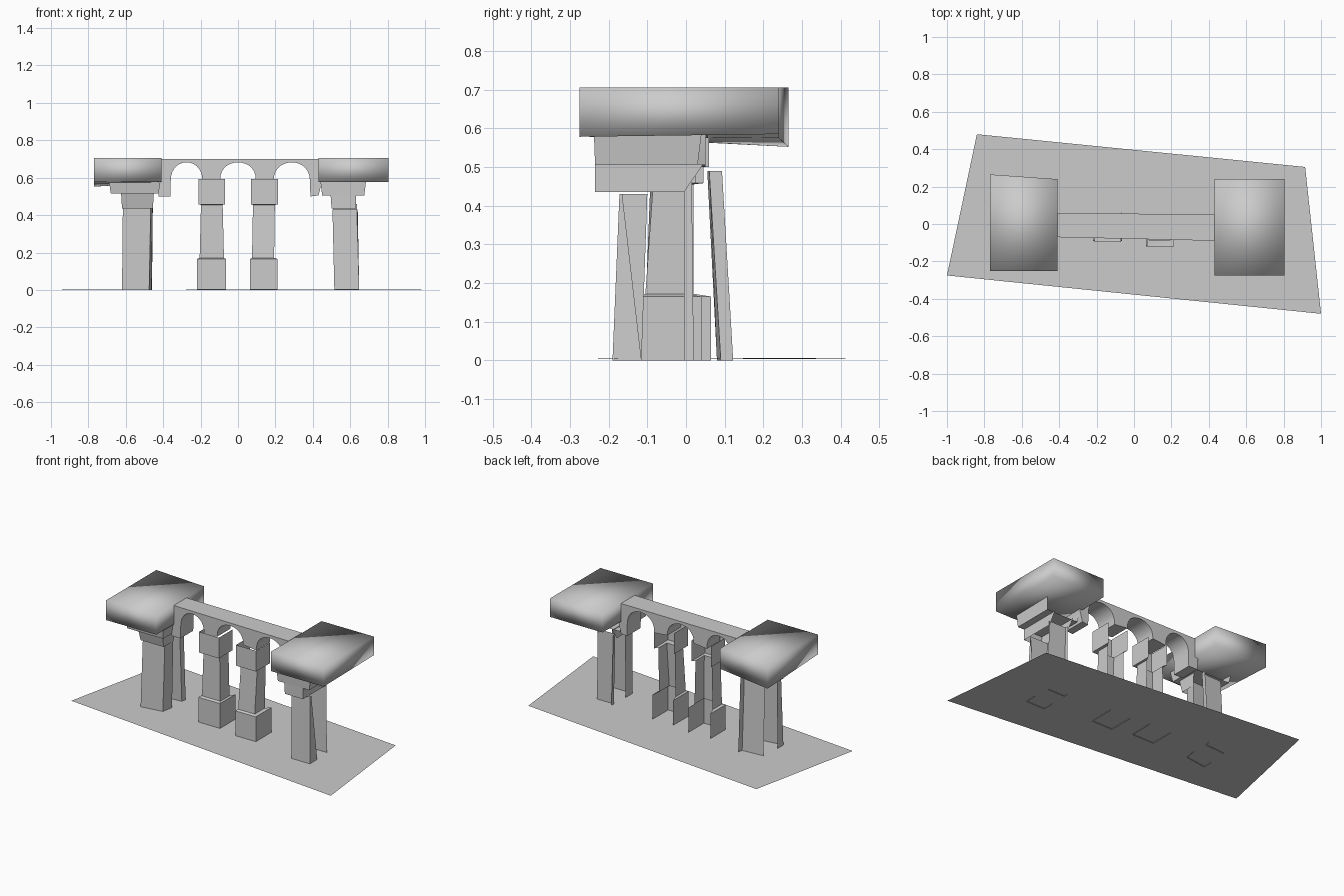
import bpy, math

if "Cube" in bpy.data.objects:
    bpy.data.objects.remove(bpy.data.objects["Cube"])

def make(name, verts, faces, angle=None):
    me = bpy.data.meshes.new(name)
    me.from_pydata(verts, [], faces)
    me.update()
    ob = bpy.data.objects.new(name, me)
    bpy.context.collection.objects.link(ob)
    if angle is not None:
        bpy.ops.object.select_all(action='DESELECT')
        ob.select_set(True)
        bpy.context.view_layer.objects.active = ob
        bpy.ops.object.shade_smooth_by_angle(angle=math.radians(angle))
    return ob

def sheet(name, rings, angle=30):
    """Open shell lofted through (z, [(x, y), ...]) plan outlines."""
    n = len(rings[0][1])
    verts = [(x, y, z) for z, pts in rings for x, y in pts]
    faces = [(r*n+i, r*n+i+1, (r+1)*n+i+1, (r+1)*n+i)
             for r in range(len(rings)-1) for i in range(n-1)]
    return make(name, verts, faces, angle)

def u_plan(x0, x1, front, back):
    """Three-sided outline, open at the back."""
    return [(x0, back), (x0, front), (x1, front), (x1, back)]

def slab(name, plan, top, bottoms):
    verts = [(x, y, b) for (x, y), b in zip(plan, bottoms)] + [(x, y, top) for x, y in plan]
    faces = [(3, 2, 1, 0), (4, 5, 6, 7)] + [(i, (i+1) % 4, (i+1) % 4+4, i+4) for i in range(4)]
    return make(name, verts, faces, 180)

# ground: a skewed quad
make("ground", [(-1, -.275, .004), (1, -.48, .003), (.915, .305, .006), (-.84, .48, .003)],
     [(0, 1, 2, 3)])

# end slabs
slab("left_slab", [(-.77, -.25), (-.41, -.25), (-.41, .24), (-.77, .265)], .705,
     [.578, .58, .575, .552])
slab("right_slab", [(.43, -.275), (.805, -.275), (.805, .24), (.43, .24)], .705,
     [.578, .578, .585, .585])

# arched bridge: underside follows three arches, extruded in depth
under = [(-.43, .575), (-.425, .5), (-.362, .5)]
for x0, x1, spring in ((-.36, -.19, .575), (-.095, .095, .585), (.19, .385, .575)):
    c, r = (x0+x1)/2, (x1-x0)/2
    under += [(c-r*math.cos(math.pi*i/14),
               spring+(.682-spring)*math.sin(math.pi*i/14)**.8) for i in range(15)]
under += [(.387, .5), (.43, .505), (.45, .58)]
rows = []
n = len(under)
for x, z in under:
    t = (x+.43)/.88
    f, b = -.07-.02*t, .06-.01*t
    rows += [(x, f, z), (x, b, z), (x, b, .70), (x, f, .70)]
faces = [(4*i+k, 4*i+4+k, 4*i+4+(k+1) % 4, 4*i+(k+1) % 4)
         for i in range(n-1) for k in range(4)]
faces += [(0, 1, 2, 3), (4*n-1, 4*n-2, 4*n-3, 4*n-4)]
make("arched_bridge", rows, faces, 50)

# two middle columns, shells open at the back: base, shaft, capital
for name, base, low, high, cap in (
        ("left_column", (-.22, -.065, -.09, .065), (-.205, -.075, -.075, .02),
         (-.198, -.082, -.07, .02), (-.212, -.07, -.095, .045)),
        ("right_column", (.065, .212, -.12, .04), (.075, .193, -.105, .0),
         (.08, .197, -.085, .0), (.07, .213, -.12, .025))):
    sheet(name, [(0, u_plan(*base)), (.165, u_plan(*base)), (.172, u_plan(*low)),
                 (.455, u_plan(*high)), (.458, u_plan(*cap)), (.592, u_plan(*cap))])

# left leg: front angle piece and loose back panel
sheet("left_leg_front", [(0, [(-.62, -.05), (-.62, -.11), (-.475, -.09), (-.462, -.015)]),
                         (.515, [(-.615, -.05), (-.615, -.09), (-.465, -.08), (-.455, -.01)])])
sheet("left_leg_back", [(0, [(-.61, .08), (-.465, .09), (-.46, .122)]),
                        (.49, [(-.605, .055), (-.46, .06), (-.455, .093)])])

# right leg: front angle piece and loose back panel
sheet("right_leg_front", [(0, [(.515, -.115), (.515, -.19), (.648, -.19), (.648, -.115)]),
                          (.43, [(.505, -.1), (.505, -.172), (.635, -.172), (.64, -.165)])])
sheet("right_leg_back", [(0, [(.52, .02), (.52, -.005), (.64, -.005)]),
                         (.46, [(.51, .015), (.51, -.005), (.635, -.005)])])

# corbels between slabs and legs
sheet("left_corbel", [(.515, u_plan(-.68, -.425, -.16, .04)), (.58, u_plan(-.69, -.415, -.17, .05))])
sheet("left_neck", [(.435, u_plan(-.62, -.455, -.11, -.01)), (.518, u_plan(-.625, -.45, -.13, .0))])
sheet("right_corbel", [(.505, u_plan(.45, .675, -.235, .03)), (.585, u_plan(.44, .685, -.238, .04))])
sheet("right_neck", [(.435, u_plan(.5, .63, -.235, -.005)), (.508, u_plan(.495, .63, -.235, .045))])

# corbel undersides
make("left_corbel_underside", [(-.68, -.16, .515), (-.425, -.16, .515), (-.425, .04, .515), (-.68, .04, .515)],
     [(3, 2, 1, 0)])
make("right_corbel_underside", [(.45, -.235, .505), (.675, -.235, .505), (.675, .03, .505), (.45, .03, .505)],
     [(3, 2, 1, 0)])
